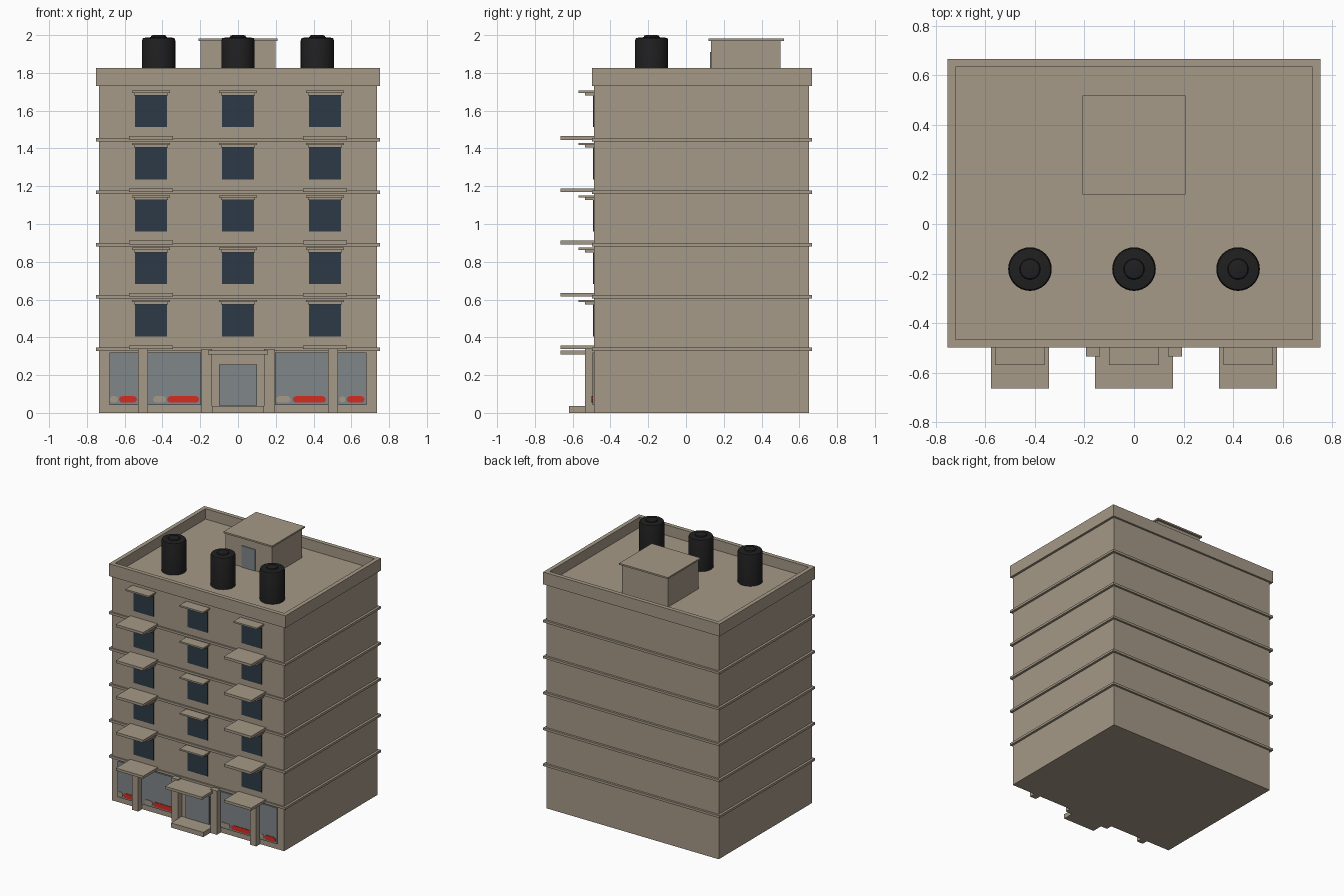
import bpy, bmesh, math

cube = bpy.data.objects.get("Cube")
if cube:
    bpy.data.objects.remove(cube, do_unlink=True)


def material(name, rgb):
    m = bpy.data.materials.new(name)
    m.use_nodes = True
    m.diffuse_color = (*rgb, 1)
    m.node_tree.nodes["Principled BSDF"].inputs["Base Color"].default_value = (*rgb, 1)
    return m


STONE = material("tan_stone", (0.376, 0.319, 0.242))
GLASS = material("grey_shop_glass", (0.216, 0.238, 0.255))
WINDOW = material("dark_blue_glass", (0.026, 0.042, 0.062))
RED = material("red_paint", (0.66, 0.026, 0.014))
BLACK = material("black_plastic", (0.014, 0.014, 0.014))


def finish(name, bm, mat):
    bmesh.ops.recalc_face_normals(bm, faces=bm.faces)
    mesh = bpy.data.meshes.new(name)
    bm.to_mesh(mesh)
    bm.free()
    mesh.materials.append(mat)
    ob = bpy.data.objects.new(name, mesh)
    bpy.context.collection.objects.link(ob)
    return ob


def box(name, x, y, z, mat=STONE):
    """Box from (low, high) pairs along each axis."""
    bm = bmesh.new()
    bmesh.ops.create_cube(bm, size=1)
    for v in bm.verts:
        for i, (lo, hi) in enumerate((x, y, z)):
            v.co[i] = lo if v.co[i] < 0 else hi
    return finish(name, bm, mat)


def around(c, half):
    return (c - half, c + half)


def lozenge(name, x, z, mat):
    """Thin plate with rounded ends on the shop glass."""
    r = (z[1] - z[0]) / 2
    bm = bmesh.new()
    verts = []
    for cx, start in ((x[1] - r, -90), (x[0] + r, 90)):
        for i in range(5):
            a = math.radians(start + 45 * i)
            verts.append(bm.verts.new((cx + r * math.cos(a), GLASS_Y, z[0] + r + r * math.sin(a))))
    face = bm.faces.new(verts)
    ext = bmesh.ops.extrude_face_region(bm, geom=[face])
    moved = [v for v in ext["geom"] if isinstance(v, bmesh.types.BMVert)]
    bmesh.ops.translate(bm, verts=moved, vec=(0, -0.004, 0))
    return finish(name, bm, mat)


FRONT, BACK, SIDE = -0.487, 0.65, 0.735
OUT_F, OUT_B, OUT_X = -0.498, 0.666, 0.753
GLASS_Y = -0.495
FLOOR = 0.277
DECK = 1.745

# Main block
box("building_body", (-SIDE, SIDE), (FRONT, BACK), (0, DECK))

# Parapet walls around the flat roof
RIM = 0.032
for label, s in (("right", -1), ("left", 1)):
    xs = sorted((s * OUT_X, s * (OUT_X - RIM)))
    box("parapet_" + label, xs, (OUT_F, OUT_B), (1.73, 1.825))
inner = (-OUT_X + RIM, OUT_X - RIM)
box("parapet_front", inner, (OUT_F, OUT_F + RIM), (1.73, 1.825))
box("parapet_back", inner, (OUT_B - RIM, OUT_B), (1.73, 1.825))

# Upper floors: ledge, windows with stepped hoods, and slabs on the outer bays
for k in range(5):
    dz = FLOOR * k
    box("floor_ledge", (-OUT_X, OUT_X), (OUT_F, OUT_B), (0.328 + dz, 0.346 + dz))
    for bay in (-0.461, 0, 0.461):
        box("window", around(bay, 0.085), (-0.493, FRONT), (0.405 + dz, 0.573 + dz), WINDOW)
        box("hood_lower", around(bay, 0.09), (-0.535, FRONT), (0.573 + dz, 0.586 + dz))
        box("hood_upper", around(bay, 0.1), (-0.57, FRONT), (0.586 + dz, 0.598 + dz))
        if bay:
            box("balcony_slab", around(bay, 0.117), (-0.664, FRONT), (0.338 + dz, 0.358 + dz))

# Ground floor shop fronts, pillars and painted shapes, mirrored
for s in (-1, 1):
    for x0, x1 in ((0.196, 0.477), (0.53, 0.68)):
        box("shop_glass", sorted((s * x0, s * x1)), (GLASS_Y, FRONT), (0.042, 0.32), GLASS)
    for x0, x1 in ((0.138, 0.194), (0.477, 0.53)):
        box("pillar", sorted((s * x0, s * x1)), (-0.535, FRONT), (0, 0.338))
for x0, x1, mat in ((-0.63, -0.535, RED), (-0.375, -0.205, RED),
                    (0.29, 0.465, RED), (0.575, 0.67, RED),
                    (-0.68, -0.635, STONE), (-0.45, -0.38, STONE),
                    (0.2, 0.28, STONE), (0.535, 0.57, STONE)):
    lozenge("glass_plate", (x0, x1), (0.054, 0.089), mat)

# Entrance
box("entrance_door", around(0, 0.1), (GLASS_Y, FRONT), (0.038, 0.255), GLASS)
box("entrance_step", around(0, 0.138), (-0.62, FRONT), (0, 0.036))
box("entrance_canopy", around(0, 0.158), (-0.665, FRONT), (0.31, 0.33))

# Stair hut on the roof
box("stair_hut", around(0, 0.198), (0.133, 0.5), (DECK, 1.97))
box("stair_hut_roof", around(0, 0.208), (0.12, 0.518), (1.97, 1.982))
box("stair_hut_door", around(0, 0.058), (0.127, 0.133), (DECK, 1.91), GLASS)

# Water tanks: lathed profile with a small lid
PROFILE = ((0, DECK), (0.088, DECK), (0.088, 1.972), (0.083, 1.985),
           (0.042, 1.989), (0.039, 1.997), (0.03, 2.0), (0, 2.0))
for x in (-0.42, 0, 0.42):
    bm = bmesh.new()
    verts = [bm.verts.new((r, 0, z)) for r, z in PROFILE]
    edges = [bm.edges.new(pair) for pair in zip(verts, verts[1:])]
    bmesh.ops.spin(bm, geom=verts + edges, cent=(0, 0, 0), axis=(0, 0, 1),
                   angle=math.tau, steps=32)
    bmesh.ops.remove_doubles(bm, verts=bm.verts, dist=0.0005)
    tank = finish("water_tank", bm, BLACK)
    tank.location = (x, -0.182, 0)
    bpy.ops.object.select_all(action="DESELECT")
    tank.select_set(True)
    bpy.context.view_layer.objects.active = tank
    bpy.ops.object.shade_smooth_by_angle(angle=math.radians(30))
